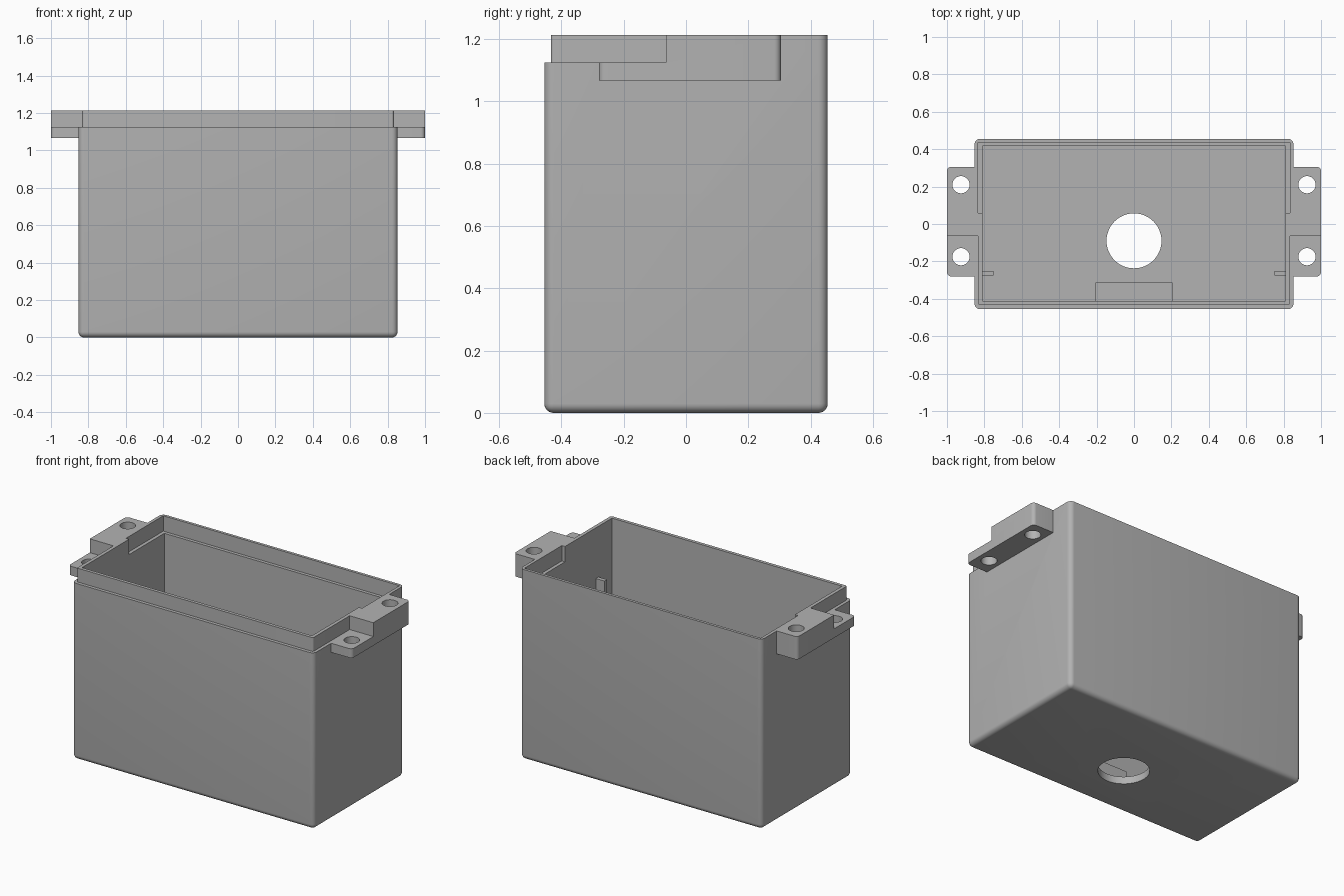
import bpy, bmesh
from mathutils import Matrix, Vector

if "Cube" in bpy.data.objects:
    bpy.data.objects.remove(bpy.data.objects["Cube"], do_unlink=True)

grey = bpy.data.materials.new("plain grey")
grey.use_nodes = True
colour = (0.45, 0.45, 0.45, 1)
grey.diffuse_color = colour
grey.node_tree.nodes["Principled BSDF"].inputs["Base Color"].default_value = colour

TOP, LEDGE, FLOOR = 1.213, 1.125, 0.046
OVER = 1.4                      # rough height before the rim is trimmed


def finish(name, bm):
    bmesh.ops.recalc_face_normals(bm, faces=bm.faces)
    mesh = bpy.data.meshes.new(name)
    bm.to_mesh(mesh)
    bm.free()
    mesh.materials.append(grey)
    obj = bpy.data.objects.new(name, mesh)
    bpy.context.collection.objects.link(obj)
    return obj


def box(name, x0, x1, y0, y1, z0, z1, radius=0, upright_only=True):
    """Box between two corners, with upright or all edges rounded."""
    bm = bmesh.new()
    size = Vector((x1 - x0, y1 - y0, z1 - z0))
    middle = Vector((x0 + x1, y0 + y1, z0 + z1)) / 2
    bmesh.ops.create_cube(bm, size=1, matrix=Matrix.Translation(middle) @ Matrix.Diagonal(size).to_4x4())
    if radius:
        edges = [e for e in bm.edges if not upright_only
                 or abs(e.verts[0].co.z - e.verts[1].co.z) > 0.01]
        bmesh.ops.bevel(bm, geom=edges, offset=radius, segments=6, profile=0.5, affect='EDGES')
    return finish(name, bm)


def rod(name, x, y, z0, z1, radius):
    bm = bmesh.new()
    bmesh.ops.create_cone(bm, cap_ends=True, segments=48, radius1=radius, radius2=radius,
                          depth=z1 - z0, matrix=Matrix.Translation((x, y, (z0 + z1) / 2)))
    return finish(name, bm)


def combine(target, tool, operation='DIFFERENCE'):
    """Apply a boolean and discard the tool."""
    mod = target.modifiers.new("cut", 'BOOLEAN')
    mod.operation, mod.object, mod.solver = operation, tool, 'EXACT'
    bpy.context.view_layer.objects.active = target
    bpy.ops.object.modifier_apply(modifier=mod.name)
    bpy.data.objects.remove(tool, do_unlink=True)


# Rounded case with the bar that becomes the two mounting ears
case = box("case", -0.853, 0.853, -0.455, 0.455, 0, OVER, 0.03, False)
combine(case, box("ears", -1, 1, -0.28, 0.305, 1.067, 1.3, 0.022), 'UNION')
combine(case, box("trim", -2, 2, -1, 1, TOP, 2))

# Step around the front half, leaving a thin raised lip
step = box("step", -1.2, 1.2, -0.7, -0.065, LEDGE, 1.6)
combine(step, box("lip", -0.833, 0.833, -0.434, 0.3, 1, 1.8, 0.012))
combine(case, step)

# Hollow inside and the matching recess around the back half
combine(case, box("cavity", -0.811, 0.811, -0.413, 0.416, FLOOR, 2))
combine(case, box("recess", -0.833, 0.833, 0.06, 0.437, 1.115, 2))

# Cable hole in the floor and screw holes in the ears
combine(case, rod("cable_hole", 0, -0.09, -0.5, 0.5, 0.147))
for x in (-0.925, 0.925):
    for y in (-0.175, 0.21):
        combine(case, rod("screw_hole", x, y, 0.9, 1.5, 0.046))

bpy.ops.object.select_all(action='DESELECT')
case.select_set(True)
bpy.context.view_layer.objects.active = case
bpy.ops.object.shade_smooth_by_angle(angle=0.6)

# Inner stop block and the two upright board ribs
box("stop_block", -0.205, 0.205, -0.42, -0.312, FLOOR - 0.01, 0.17)
for side, name in ((-1, "right_rib"), (1, "left_rib")):
    xs = sorted((side * 0.75, side * 0.82))
    box(name, xs[0], xs[1], -0.276, -0.25, FLOOR - 0.01, 0.89)
